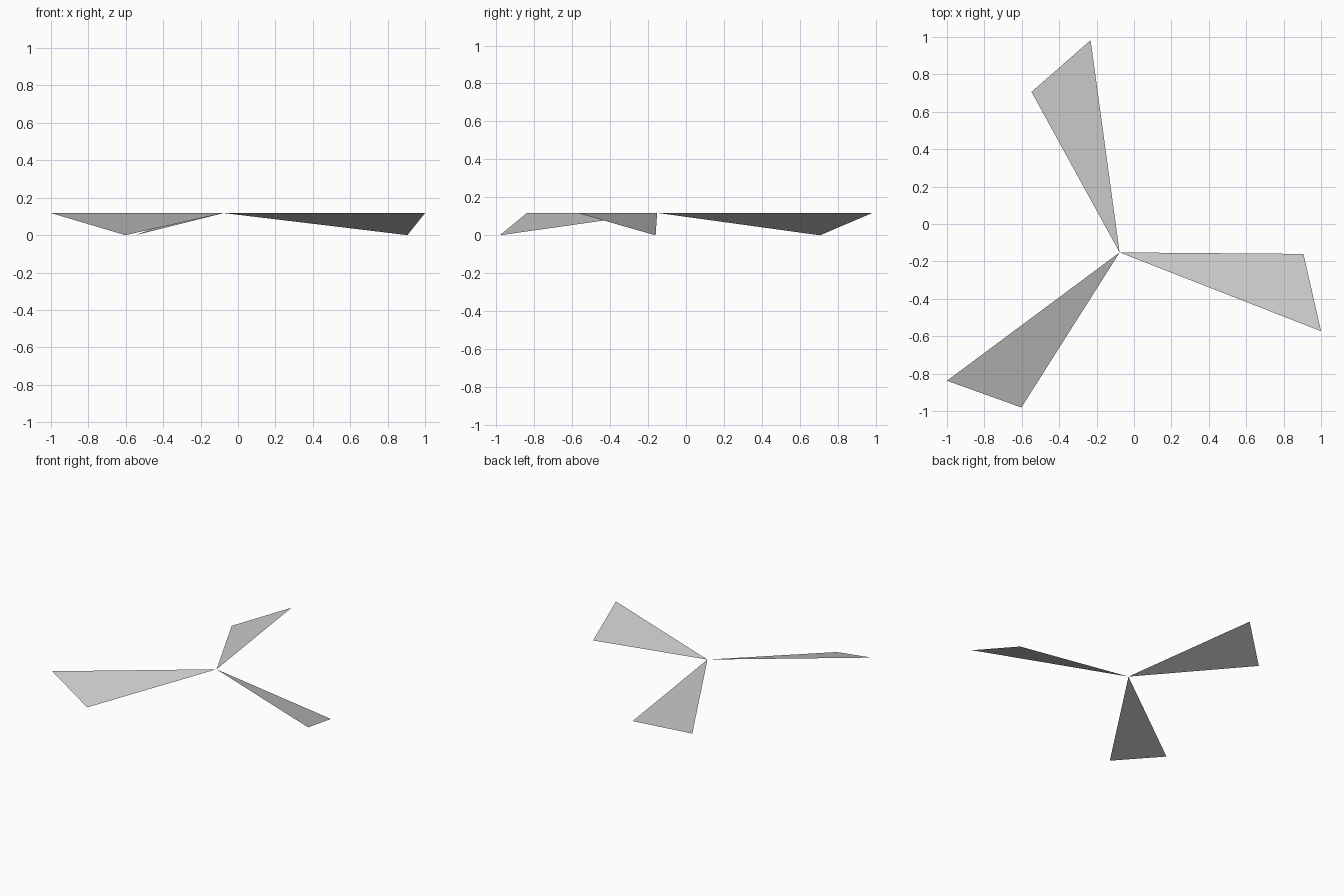
import bpy
from mathutils import Vector

cube = bpy.data.objects.get("Cube")
if cube:
    bpy.data.objects.remove(cube, do_unlink=True)

# One plain grey for every blade
grey = bpy.data.materials.new("light_grey")
grey.use_nodes = True
colour = (0.6, 0.6, 0.6, 1)
grey.diffuse_color = colour
bsdf = grey.node_tree.nodes["Principled BSDF"]
bsdf.inputs["Base Color"].default_value = colour
bsdf.inputs["Roughness"].default_value = 0.8

HEIGHT = 0.118
HUB = Vector((-0.077, -0.152, HEIGHT))


def blade(name, high_tip, low_tip):
    """Thin triangular blade from the hub, pitched down to its low tip."""
    points = [HUB, (*high_tip, HEIGHT), (*low_tip, 0)]
    mesh = bpy.data.meshes.new(name)
    mesh.from_pydata(points, [], [(0, 1, 2)])
    mesh.materials.append(grey)
    mesh.update()
    obj = bpy.data.objects.new(name, mesh)
    bpy.context.collection.objects.link(obj)


# Three blades spread evenly around the hub
blade("left_blade", (1.0, -0.573), (0.906, -0.16))
blade("back_blade", (-0.232, 0.983), (-0.548, 0.706))
blade("right_blade", (-1.0, -0.838), (-0.602, -0.981))
